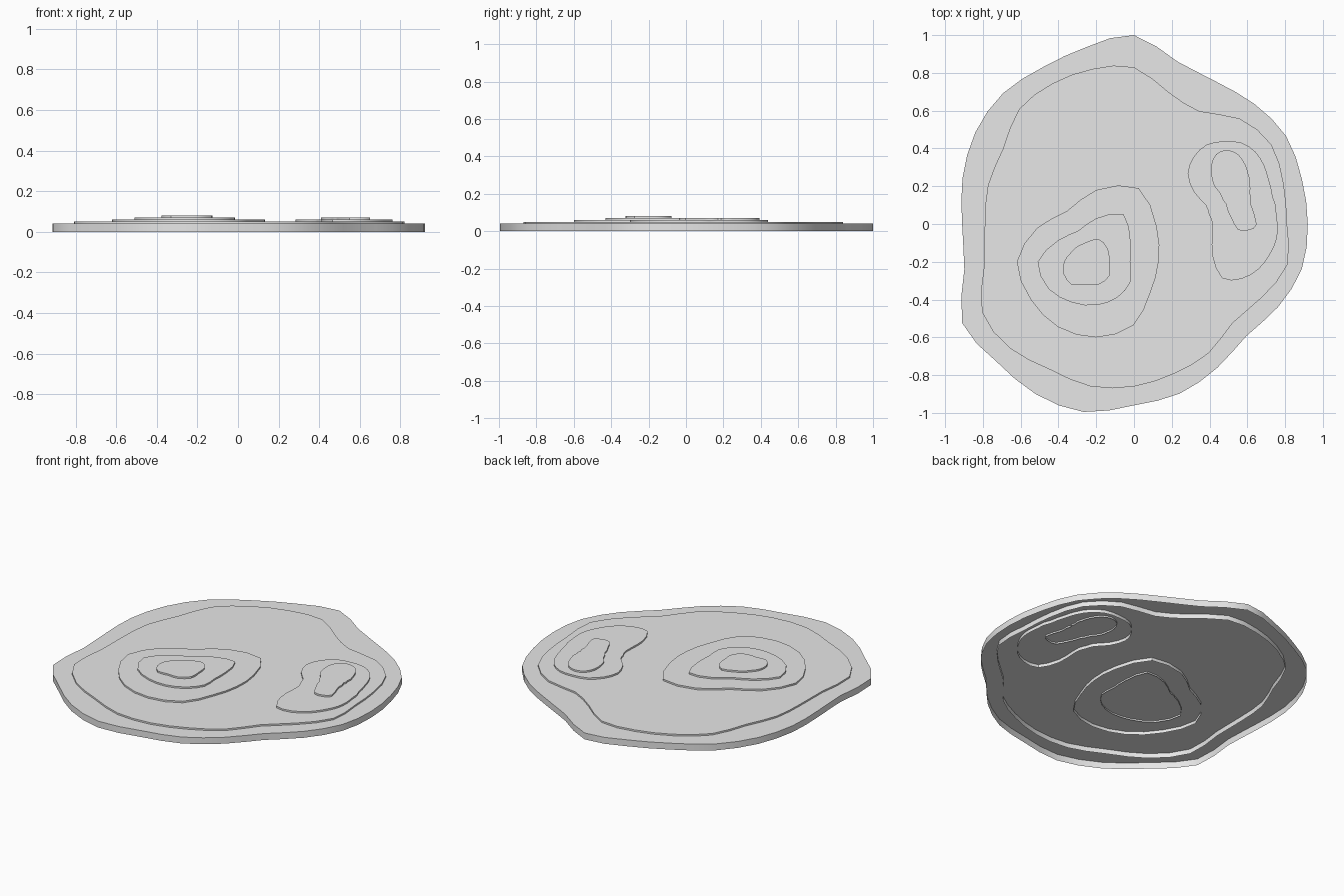
import bpy
import bmesh
from math import radians, tau
from mathutils import Vector, Matrix

default_cube = bpy.data.objects.get("Cube")
if default_cube:
    bpy.data.objects.remove(default_cube, do_unlink=True)

SKIRT = 0.04   # depth of every layer's side wall
STEP = 0.01    # rise from one layer to the next

# Single plain grey material
grey = bpy.data.materials.new("plain_grey")
grey.use_nodes = True
colour = (0.8, 0.8, 0.8, 1)
grey.diffuse_color = colour
grey.node_tree.nodes["Principled BSDF"].inputs["Base Color"].default_value = colour


def contour(centre, radii):
    """Closed outline through evenly spaced spokes, rounded between them."""
    count = len(radii)
    spokes = [Vector(centre) + Matrix.Rotation(tau * i / count, 2) @ Vector((radius, 0))
              for i, radius in enumerate(radii)]
    outline = []
    for i, here in enumerate(spokes):
        before, after, beyond = spokes[i - 1], spokes[(i + 1) % count], spokes[(i + 2) % count]
        # each spoke tip, then the spline's halfway point to the next tip
        middle = (here + after) / 2
        outline += [here, middle + (middle - (before + beyond) / 2) / 8]
    return outline


def add_layer(name, level, centre, radii):
    """Flat sheet with a wall hanging from its edge, open underneath."""
    top = SKIRT + STEP * level
    bm = bmesh.new()
    rim = [bm.verts.new((*point, top)) for point in contour(centre, radii)]
    foot = [bm.verts.new((*vert.co.xy, top - SKIRT)) for vert in rim]
    bm.faces.new(rim)
    for i in range(len(rim)):
        # index i - 1 wraps round and closes the wall
        bm.faces.new((foot[i - 1], foot[i], rim[i], rim[i - 1]))
    mesh = bpy.data.meshes.new(name)
    bm.to_mesh(mesh)
    bm.free()
    mesh.materials.append(grey)
    layer = bpy.data.objects.new(name, mesh)
    bpy.context.collection.objects.link(layer)

    # Rounded walls, crisp rim
    bpy.ops.object.select_all(action="DESELECT")
    layer.select_set(True)
    bpy.context.view_layer.objects.active = layer
    bpy.ops.object.shade_smooth_by_angle(angle=radians(35))


# Shoreline and the plain inside it; spokes run anticlockwise from +x
middle_of_island = (0, 0)
add_layer("base_layer", 0, middle_of_island, [
    .92, .92, .93, .9, .87, .89, 1, .97, .96, .98, .97, .94,
    .91, .93, 1.05, 1.03, 1.04, 1.03, .96, .93, .88, .84, .88, .92])
add_layer("plain_layer", 1, middle_of_island, [
    .81, .82, .84, .79, .69, .72, .83, .85, .86, .86, .8, .8,
    .79, .82, .93, .93, .89, .89, .86, .82, .79, .74, .78, .84])

# Large hill in three layers
large_hill = (-.2, -.2)
add_layer("large_hill_foot", 2, large_hill, [
    .33, .37, .45, .38, .31, .36, .42, .4, .4, .4, .39, .33])
add_layer("large_hill_slope", 3, large_hill, [
    .18, .21, .29, .23, .19, .23, .31, .29, .25, .23, .22, .21])
add_layer("large_hill_summit", 4, (-.26, -.2), [
    .13, .14, .14, .1, .09, .09, .11, .13, .14, .12, .14, .15])

# Small kidney-shaped hill in two layers
add_layer("small_hill_foot", 2, (.57, .1), [
    .18, .17, .18, .2, .24, .29, .33, .35, .37, .36, .33, .26,
    .19, .18, .18, .22, .31, .4, .39, .35, .3, .26, .22, .19])
add_layer("small_hill_summit", 3, (.55, .17), [
    .06, .07, .07, .09, .11, .15, .2, .23, .23, .2, .16, .13,
    .1, .09, .09, .09, .11, .14, .2, .21, .2, .1, .08, .07])
